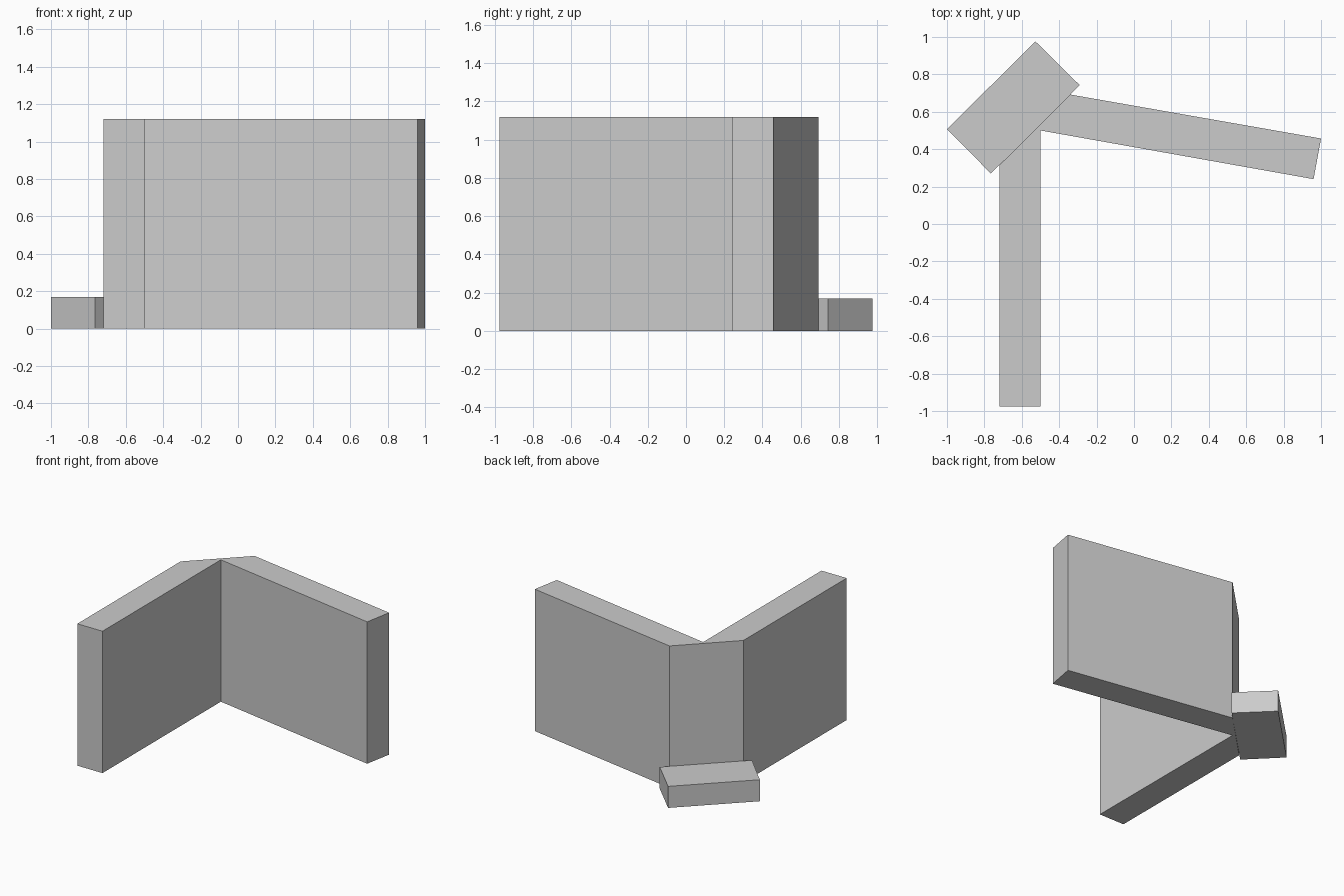
import bpy
import bmesh

cube = bpy.data.objects.get("Cube")
if cube:
    bpy.data.objects.remove(cube, do_unlink=True)

# One plain grey for everything
grey = bpy.data.materials.new("plain_grey")
grey.use_nodes = True
colour = (0.6, 0.6, 0.6, 1.0)
grey.diffuse_color = colour
grey.node_tree.nodes["Principled BSDF"].inputs["Base Color"].default_value = colour


def extrude_plan(name, outline, height):
    """Raise a floor outline straight up into a flat-faced solid."""
    bm = bmesh.new()
    floor = bm.faces.new([bm.verts.new((x, y, 0)) for x, y in outline])
    raised = bmesh.ops.extrude_face_region(bm, geom=[floor], use_keep_orig=True)
    top = [v for v in raised["geom"] if isinstance(v, bmesh.types.BMVert)]
    bmesh.ops.translate(bm, verts=top, vec=(0, 0, height))
    bmesh.ops.recalc_face_normals(bm, faces=bm.faces)
    mesh = bpy.data.meshes.new(name)
    bm.to_mesh(mesh)
    bm.free()
    mesh.materials.append(grey)
    obj = bpy.data.objects.new(name, mesh)
    bpy.context.collection.objects.link(obj)
    return obj


# Two walls meeting at a corner that is cut off diagonally at the back
extrude_plan("corner_wall", [
    (-0.72, -0.976), (-0.5, -0.976), (-0.5, 0.5), (0.96, 0.24),
    (1.0, 0.457), (-0.34, 0.692), (-0.72, 0.312),
], 1.12)

# Low step set against the cut-off corner
extrude_plan("back_step", [
    (-0.765, 0.27), (-0.29, 0.742), (-0.527, 0.976), (-1.0, 0.507),
], 0.17)
